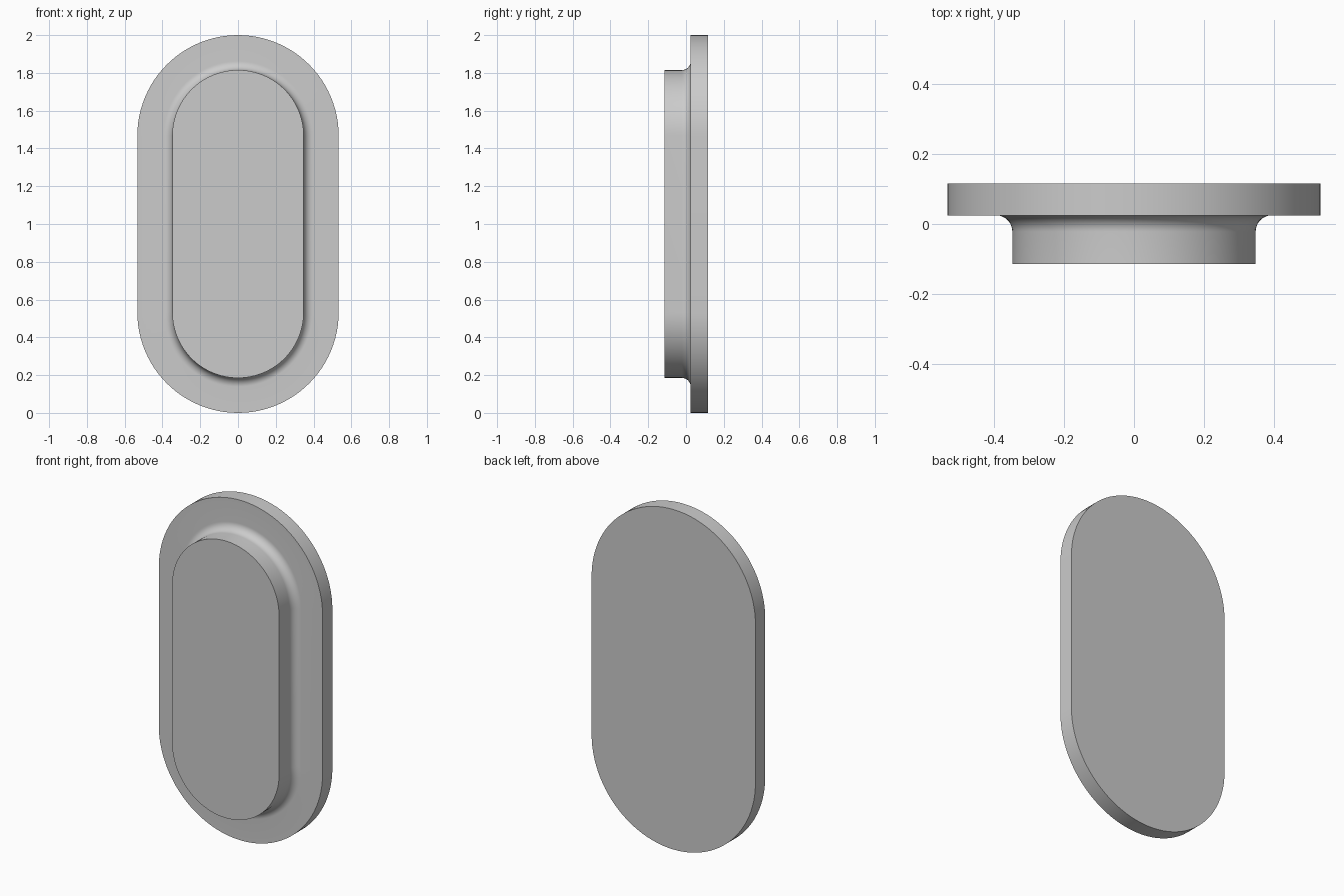
import bpy, bmesh
from math import sin, cos, pi

cube = bpy.data.objects.get("Cube")
if cube:
    bpy.data.objects.remove(cube, do_unlink=True)

FLANGE_R, BOSS_R, FILLET = 0.533, 0.348, 0.047
FRONT, STEP, BACK = -0.115, 0.025, 0.116
HALF = 1 - FLANGE_R          # half length of the straight sides
ARC = 48                     # segments in each rounded end


def grey_material():
    mat = bpy.data.materials.new("light grey")
    mat.use_nodes = True
    colour = (0.6, 0.6, 0.6, 1)
    mat.diffuse_color = colour
    for node in mat.node_tree.nodes:
        if node.type == "BSDF_PRINCIPLED":
            node.inputs["Base Color"].default_value = colour
    return mat


def stadium_ring(bm, radius, y):
    """Closed loop of two half circles joined by straight sides."""
    ring = []
    for end in (0, 1):
        centre = 1 + (HALF if end == 0 else -HALF)
        for i in range(ARC + 1):
            a = pi * (end + i / ARC)
            ring.append(bm.verts.new((radius * cos(a), y, centre + radius * sin(a))))
    return ring


# Section from the front face of the boss to the back of the flange
section = [(BOSS_R, FRONT)]
for i in range(13):
    a = pi / 2 * i / 12
    section.append((BOSS_R + FILLET * (1 - cos(a)), STEP - FILLET * (1 - sin(a))))
section += [(FLANGE_R, STEP), (FLANGE_R, BACK)]

# Bridge the rings and cap both ends
bm = bmesh.new()
rings = [stadium_ring(bm, r, y) for r, y in section]
for a, b in zip(rings, rings[1:]):
    for i in range(len(a)):
        j = (i + 1) % len(a)
        bm.faces.new((a[i], a[j], b[j], b[i]))
bm.faces.new(rings[0])
bm.faces.new(rings[-1])
bmesh.ops.recalc_face_normals(bm, faces=bm.faces)

mesh = bpy.data.meshes.new("flanged_plate")
bm.to_mesh(mesh)
bm.free()
mesh.materials.append(grey_material())
plate = bpy.data.objects.new("flanged_plate", mesh)
bpy.context.collection.objects.link(plate)

# Smooth walls and fillet, crisp rims
bpy.ops.object.select_all(action="DESELECT")
plate.select_set(True)
bpy.context.view_layer.objects.active = plate
bpy.ops.object.shade_smooth_by_angle(angle=pi / 6)
